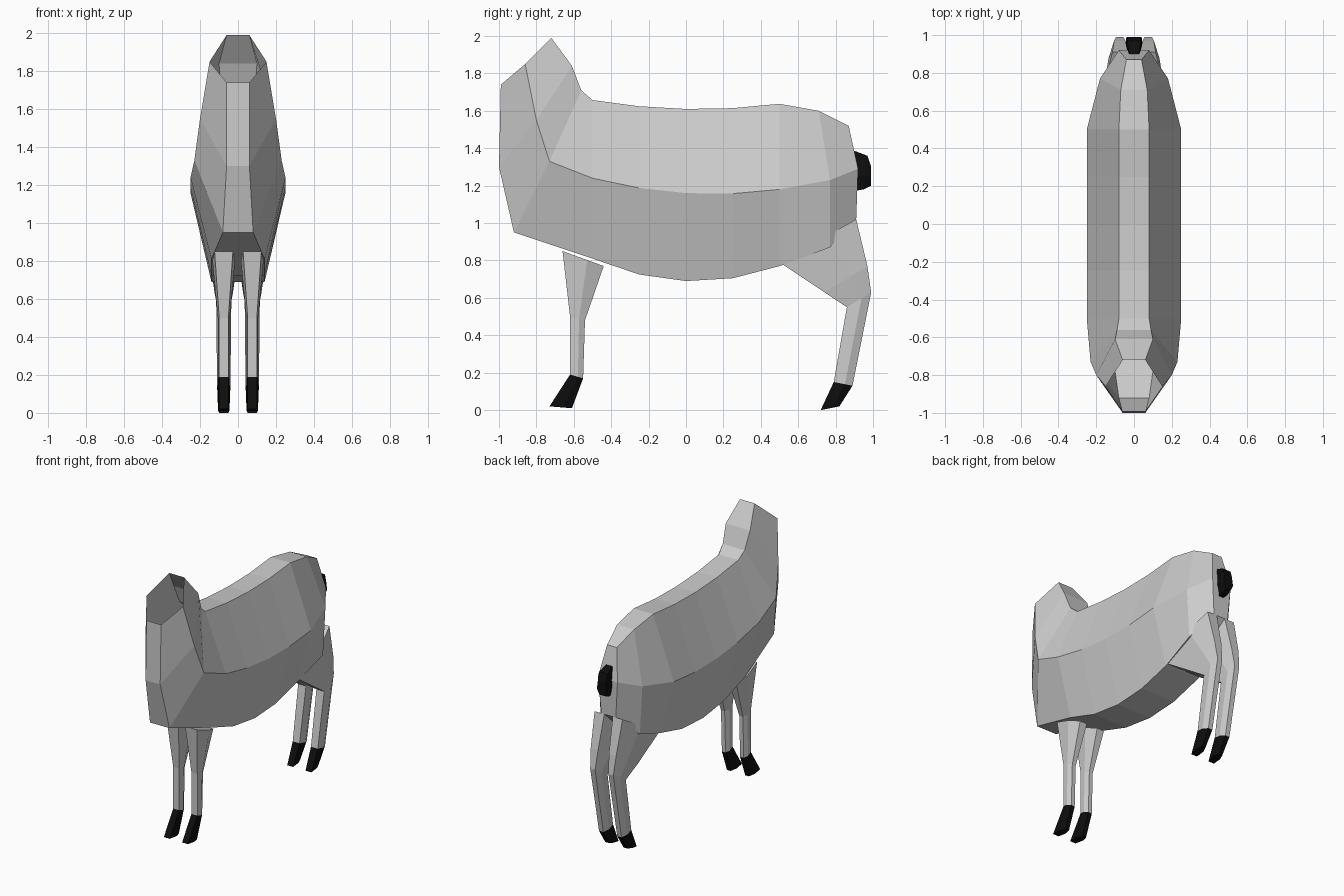
import bpy
import bmesh
from mathutils import Vector

cube = bpy.data.objects.get("Cube")
if cube:
    bpy.data.objects.remove(cube, do_unlink=True)


def make_material(name, level):
    material = bpy.data.materials.new(name)
    material.use_nodes = True
    colour = (level, level, level, 1)
    material.diffuse_color = colour
    shader = material.node_tree.nodes["Principled BSDF"]
    shader.inputs["Base Color"].default_value = colour
    return material


grey_coat = make_material("grey_coat", .6)
black_horn = make_material("black_horn", .004)


def loft(name, rings, material, centre=0, open_start=False):
    """Skin mirrored rings, each made of three (y, z, half width) points."""
    bm = bmesh.new()
    loops = []
    for ring in rings:
        near = [bm.verts.new((centre + width, y, z)) for y, z, width in ring]
        far = [bm.verts.new((centre - width, y, z)) for y, z, width in reversed(ring)]
        loops.append(near + far)
    for upper, lower in zip(loops, loops[1:]):
        for i in range(len(upper)):
            bm.faces.new((upper[i - 1], upper[i], lower[i], lower[i - 1]))
    # Close the ends with a pair of four-sided faces
    capped = loops[-1:] if open_start else (loops[0], loops[-1])
    for top, side, base, far_base, far_side, far_top in capped:
        bm.faces.new((top, side, far_side, far_top))
        bm.faces.new((side, base, far_base, far_side))
    bmesh.ops.recalc_face_normals(bm, faces=bm.faces)
    mesh = bpy.data.meshes.new(name)
    bm.to_mesh(mesh)
    bm.free()
    mesh.materials.append(material)
    obj = bpy.data.objects.new(name, mesh)
    bpy.context.collection.objects.link(obj)


def trunk_ring(y):
    """Back, flank and belly points, following gentle curves along the trunk."""
    bend = y * y
    back = 1.61 + .15 * bend - .02 * y
    flank = 1.16 + .2 * bend - .06 * y
    belly = .69 + .4 * bend - .04 * y
    return [(y, back, .08), (y, flank, .25), (y, belly, .14)]


def limb_ring(front_y, front_z, back_y, back_z, width):
    """A ring that is widest behind its middle and narrows to the back."""
    front = Vector((front_y, front_z))
    back = Vector((back_y, back_z))
    middle = front.lerp(back, .6)
    return [(*front, width * .8), (*middle, width), (*back, width * .5)]


# Neck, open at the top: nape, side and throat points
neck = [
    [(-.72, 1.99, .06), (-.86, 1.85, .15), (-.99, 1.74, .06)],
    [(-.61, 1.84, .1), (-.8, 1.55, .2), (-1, 1.3, .06)],
    [(-.56, 1.71, .09), (-.73, 1.33, .23), (-.92, .95, .08)],
]
trunk = [trunk_ring(step / 4) for step in range(-2, 3)]
rump = [
    [(.71, 1.6, .07), (.77, 1.23, .18), (.77, .87, .16)],
    [(.87, 1.52, .04), (.92, 1.29, .08), (.91, 1.02, .06)],
]
loft("body", neck + trunk + rump, grey_coat, open_start=True)

# Short tail, from its root to its blunt tip
tail = [
    limb_ring(.89, 1.39, .89, 1.17, .03),
    limb_ring(.97, 1.36, .95, 1.18, .045),
    limb_ring(.99, 1.3, .99, 1.2, .04),
]
loft("tail", tail, black_horn)

# Limbs from top to ground; the last two rings of each form the hoof
limbs = {
    "front": [
        limb_ring(-.66, .85, -.44, .77, .06),
        limb_ring(-.62, .5, -.54, .48, .03),
        limb_ring(-.62, .19, -.55, .17, .03),
        limb_ring(-.73, .02, -.61, .01, .03),
    ],
    "hind": [
        limb_ring(.5, .79, .91, 1.02, .08),
        limb_ring(.74, .63, .97, .77, .06),
        limb_ring(.86, .55, .99, .63, .04),
        limb_ring(.79, .15, .89, .13, .035),
        limb_ring(.72, 0, .82, .02, .03),
    ],
}
for side_name, centre in (("left", .075), ("right", -.075)):
    for limb_name, rings in limbs.items():
        label = side_name + "_" + limb_name
        loft(label + "_leg", rings[:-1], grey_coat, centre)
        loft(label + "_hoof", rings[-2:], black_horn, centre)
